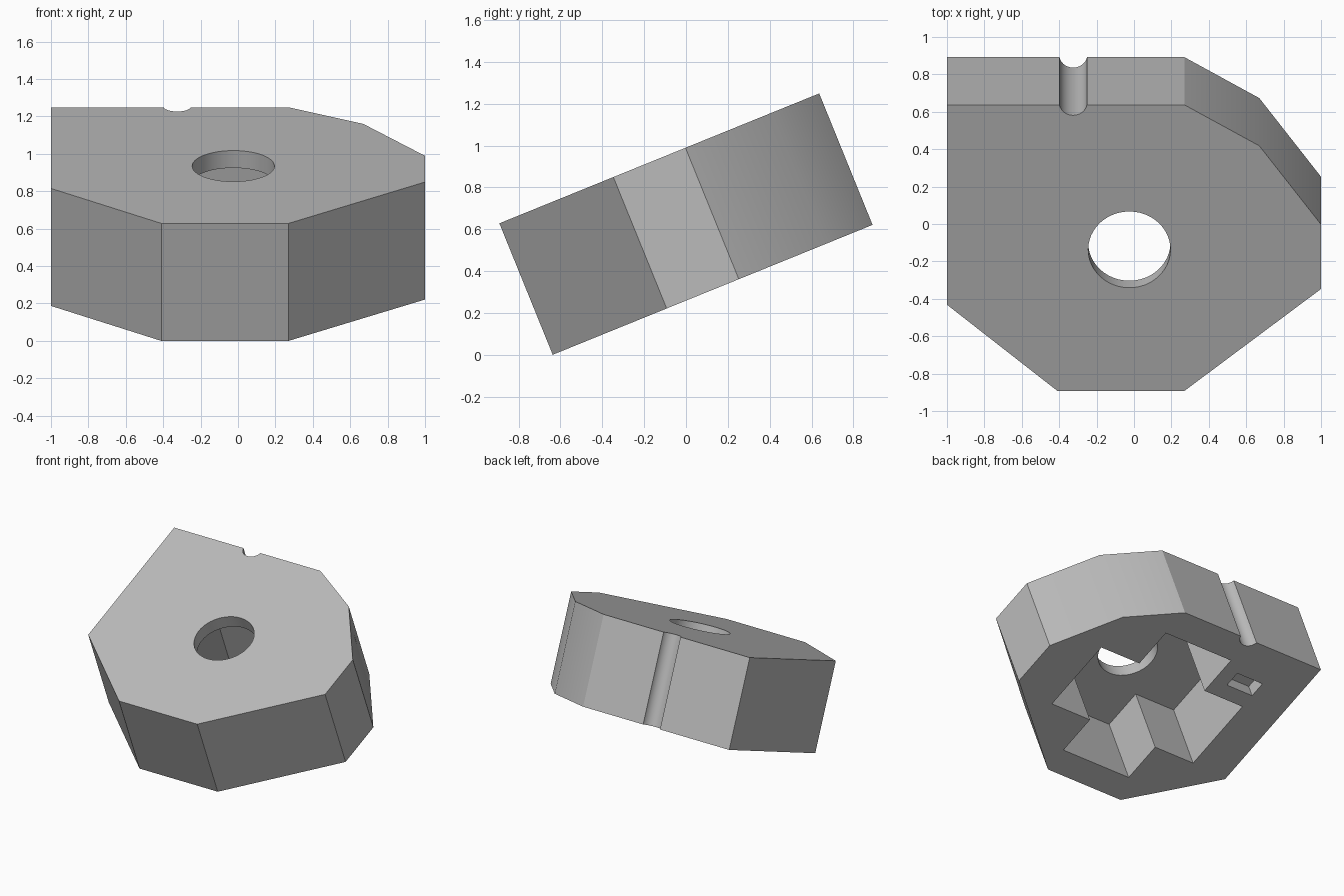
import bpy
import math
from mathutils import Matrix

if "Cube" in bpy.data.objects:
    bpy.data.objects.remove(bpy.data.objects["Cube"], do_unlink=True)

TILT = math.radians(22.1)
THICK = 0.678
LENGTH = 1.65
CEILING = 0.578
CENTRE_X, CENTRE_Y = -0.025, 0.815

grey = bpy.data.materials.new("plain_grey")
grey.use_nodes = True
colour = (0.5, 0.5, 0.5, 1)
grey.diffuse_color = colour
grey.node_tree.nodes["Principled BSDF"].inputs["Base Color"].default_value = colour


def prism(name, outline, low, high):
    """Extrude a counter-clockwise outline from low to high."""
    n = len(outline)
    verts = [(x, y, z) for z in (low, high) for x, y in outline]
    faces = [list(range(n))[::-1], list(range(n, 2 * n))]
    faces += [(i, (i + 1) % n, (i + 1) % n + n, i + n) for i in range(n)]
    mesh = bpy.data.meshes.new(name)
    mesh.from_pydata(verts, [], faces)
    mesh.materials.append(grey)
    obj = bpy.data.objects.new(name, mesh)
    bpy.context.collection.objects.link(obj)
    return obj


def circle(cx, cy, radius, sides=48):
    steps = [math.tau * i / sides for i in range(sides)]
    return [(cx + radius * math.cos(a), cy + radius * math.sin(a)) for a in steps]


def cross(cx, cy, ax, ay, bx, by):
    """Plus-shaped outline: arms reach a, inner corners at b."""
    quarter = [(ax, -by), (ax, by), (bx, by), (bx, ay), (-bx, ay), (-bx, by)]
    points = quarter + [(-x, -y) for x, y in quarter]
    return [(cx + x, cy + y) for x, y in points]


def rectangle(x0, x1, y0, y1):
    return [(x0, y0), (x1, y0), (x1, y1), (x0, y1)]


# Slab with clipped corners
block = prism("block", [
    (-0.41, 0), (0.27, 0), (1, 0.588), (1, 0.96), (0.67, 1.414),
    (0.27, LENGTH), (-1, LENGTH), (-1, 0.497)], 0, THICK)

# Cross recess below, round hole above it, rear groove, small pocket
cutters = [
    prism("recess_cutter", cross(CENTRE_X, CENTRE_Y, 0.66, 0.616, 0.305, 0.297),
          -0.1, CEILING),
    prism("hole_cutter", circle(CENTRE_X, CENTRE_Y, 0.22), CEILING - 0.1, THICK + 0.1),
    prism("groove_cutter", circle(-0.325, LENGTH + 0.015, 0.075), -0.1, THICK + 0.1),
    prism("pocket_cutter", rectangle(-0.685, -0.45, 1.228, 1.352), -0.1, 0.1),
]

bpy.context.view_layer.objects.active = block
for cutter in cutters:
    cutter.hide_render = True
    mod = block.modifiers.new(cutter.name, "BOOLEAN")
    mod.operation = "DIFFERENCE"
    mod.solver = "EXACT"
    mod.object = cutter
    bpy.ops.object.modifier_apply(modifier=mod.name)
for cutter in cutters:
    bpy.data.objects.remove(cutter, do_unlink=True)

# Tilt the block so it rests on its front lower edge
block.data.transform(Matrix.Translation((0, -0.637, 0)) @ Matrix.Rotation(TILT, 4, "X"))

bpy.ops.object.select_all(action="DESELECT")
block.select_set(True)
bpy.ops.object.shade_smooth_by_angle(angle=math.radians(30))
